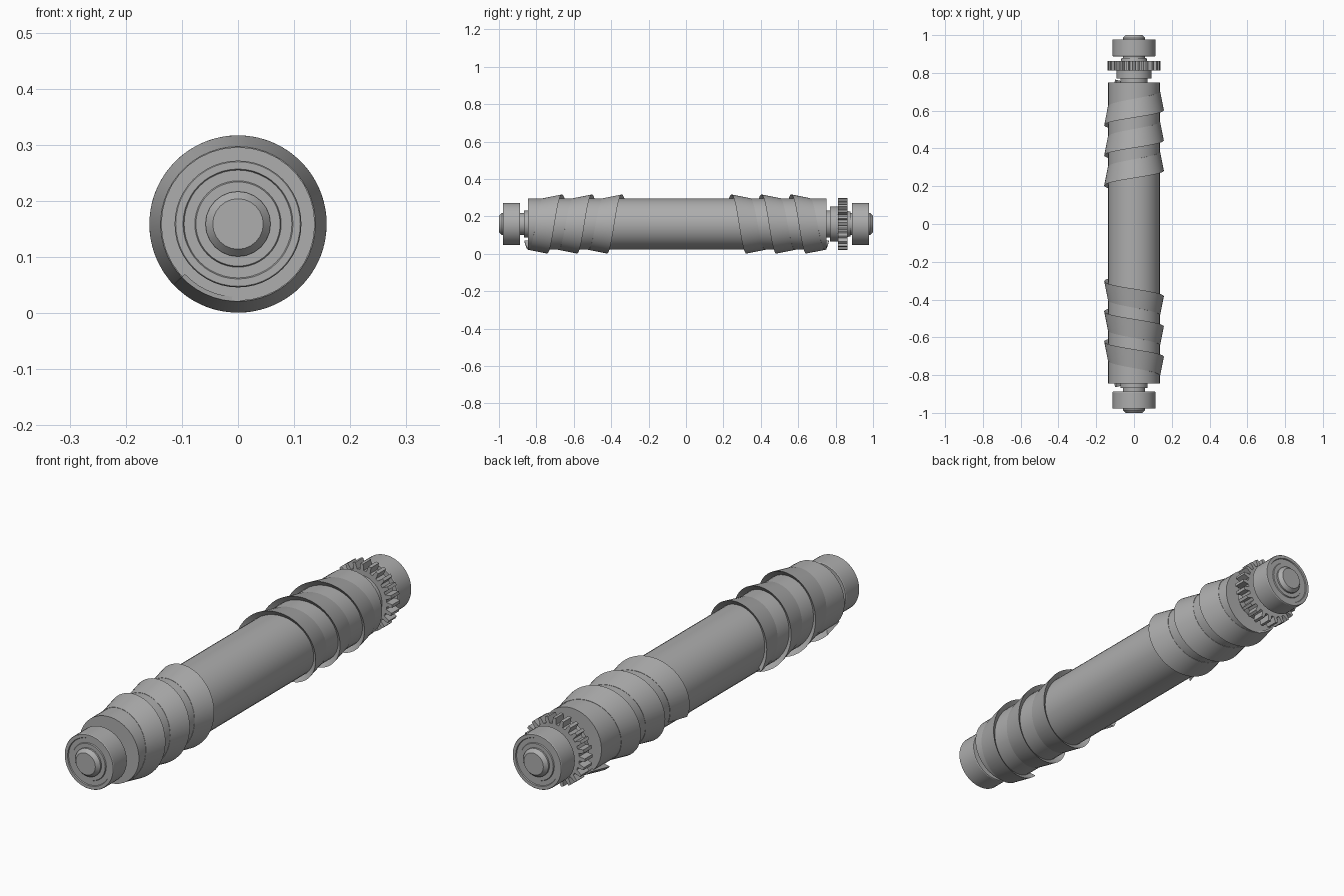
import bpy, bmesh, math
from mathutils import Vector

cube = bpy.data.objects.get("Cube")
if cube:
    bpy.data.objects.remove(cube, do_unlink=True)

AXIS_Z = 0.159
TAU = math.tau

steel = bpy.data.materials.new("steel_grey")
steel.use_nodes = True
GREY = (0.42, 0.42, 0.42, 1)
steel.diffuse_color = GREY
steel.node_tree.nodes["Principled BSDF"].inputs["Base Color"].default_value = GREY


def finish(name, bm, angle=30):
    bmesh.ops.remove_doubles(bm, verts=bm.verts, dist=1e-5)
    bmesh.ops.recalc_face_normals(bm, faces=bm.faces)
    mesh = bpy.data.meshes.new(name)
    bm.to_mesh(mesh)
    bm.free()
    mesh.materials.append(steel)
    obj = bpy.data.objects.new(name, mesh)
    bpy.context.collection.objects.link(obj)
    obj.location.z = AXIS_Z
    bpy.ops.object.select_all(action='DESELECT')
    obj.select_set(True)
    bpy.context.view_layer.objects.active = obj
    bpy.ops.object.shade_smooth_by_angle(angle=math.radians(angle))
    return obj


def lathe(name, profile, sides=48):
    """Spin a list of (y, radius) points around the long axis."""
    bm = bmesh.new()
    pts = [bm.verts.new((r, y, 0)) for y, r in profile]
    edges = [bm.edges.new(pair) for pair in zip(pts, pts[1:])]
    bmesh.ops.spin(bm, geom=pts + edges, axis=(0, 1, 0), cent=(0, 0, 0),
                   angle=TAU, steps=sides)
    return finish(name, bm)


def thread(name, side, start):
    """Helical sawtooth band with an undercut lip facing the middle."""
    section = [(0, 0.158), (0.1, 0.138), (0.1, 0.13), (0.022, 0.13)]
    pitch, t0, t1, steps = 0.16, -0.08, 2.88, 150
    bm = bmesh.new()
    rings = []
    for i in range(steps + 1):
        t = t0 + (t1 - t0) * i / steps
        a = TAU * t
        rings.append([bm.verts.new((-r * math.cos(a),
                                    side * (start + pitch * t + dy),
                                    r * math.sin(a))) for dy, r in section])
    n = len(section)
    for a, b in zip(rings, rings[1:]):
        for k in range(n):
            bm.faces.new((a[k], a[(k + 1) % n], b[(k + 1) % n], b[k]))
    bm.faces.new(rings[0])
    bm.faces.new(rings[-1])
    return finish(name, bm)


def gear(name, y0, y1, root, tip, teeth):
    """Spur gear extruded along the long axis."""
    bm = bmesh.new()
    outline = []
    for i in range(teeth):
        for frac, r in ((-0.3, root), (-0.17, tip), (0.17, tip), (0.3, root)):
            a = TAU * (i + frac) / teeth
            outline.append(bm.verts.new((r * math.cos(a), y0, r * math.sin(a))))
    face = bm.faces.new(outline)
    ext = bmesh.ops.extrude_face_region(bm, geom=[face], use_keep_orig=True)
    top = [g for g in ext["geom"] if isinstance(g, bmesh.types.BMVert)]
    bmesh.ops.translate(bm, verts=top, vec=Vector((0, y1 - y0, 0)))
    return finish(name, bm, 15)


# Main roller body
lathe("roller_body", [(-0.845, 0), (-0.845, 0.137), (0.75, 0.137), (0.75, 0)], 36)

# Parts at both ends
for side, label, seat in ((-1, "front", 0.845), (1, "back", 0.75)):
    # Shaft with a chamfered tip
    lathe(label + "_shaft", [(side * y, r) for y, r in (
        (seat - 0.02, 0), (seat - 0.02, 0.06), (0.985, 0.058), (1, 0.045), (1, 0))], 24)
    # Bearing with a shallow groove on both faces
    half = [(0.0, 0.057), (0.0, 0.075), (-0.004, 0.077), (-0.004, 0.096),
            (0.0, 0.098), (0.0, 0.111), (-0.003, 0.113)]
    outer = [(0.978 + d, r) for d, r in half]
    inner = [(0.888 - d, r) for d, r in reversed(half)]
    lathe(label + "_bearing", [(side * y, r) for y, r in outer + inner + outer[:1]])
    # Shoulder collar next to the roller body
    lathe(label + "_collar", [(side * y, r) for y, r in (
        (seat, 0), (seat, 0.072), (seat + 0.022, 0.072), (seat + 0.022, 0))])

# Opposed threads winding away from the middle
thread("front_thread", -1, 0.303)
thread("back_thread", 1, 0.203)

# Drive gear with its hub and spacer
lathe("gear_hub", [(0.77, 0), (0.77, 0.093), (0.815, 0.093), (0.815, 0)])
gear("drive_gear", 0.812, 0.864, 0.114, 0.14, 24)
lathe("gear_spacer", [(0.86, 0), (0.86, 0.07), (0.88, 0.066), (0.88, 0)])
